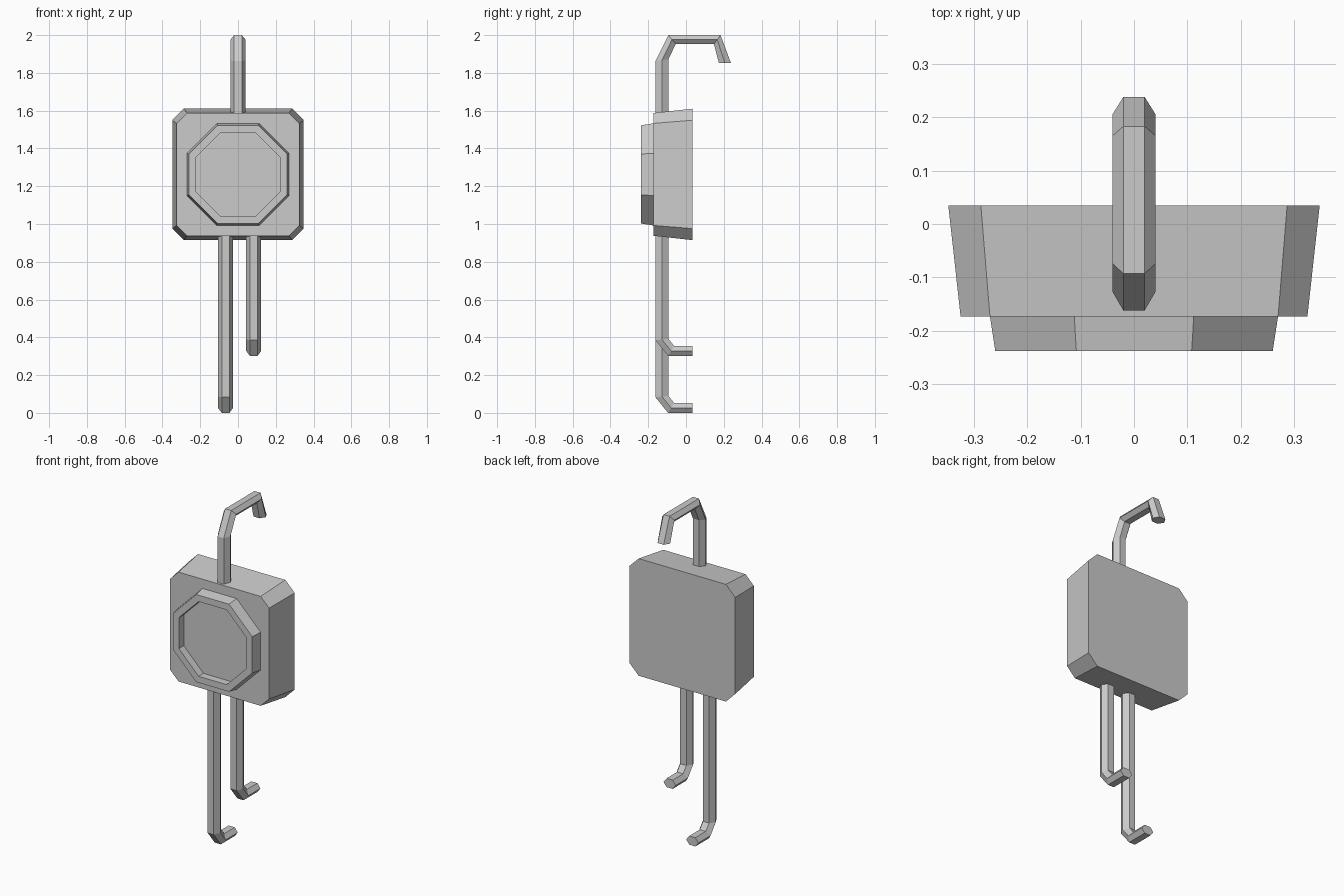
import bpy, bmesh

if "Cube" in bpy.data.objects:
    bpy.data.objects.remove(bpy.data.objects["Cube"])

CZ = 1.2625  # height of the housing centre


def loft(name, rings, cap_start=True):
    """Skin a list of equal-length vertex rings into one flat-shaded object."""
    bm = bmesh.new()
    loops = [[bm.verts.new(p) for p in ring] for ring in rings]
    n = len(loops[0])
    for a, b in zip(loops, loops[1:]):
        for i in range(n):
            j = (i + 1) % n
            bm.faces.new((a[i], a[j], b[j], b[i]))
    if cap_start:
        bm.faces.new(loops[0][::-1])
    bm.faces.new(loops[-1])
    bmesh.ops.recalc_face_normals(bm, faces=bm.faces)
    mesh = bpy.data.meshes.new(name)
    bm.to_mesh(mesh)
    bm.free()
    obj = bpy.data.objects.new(name, mesh)
    bpy.context.collection.objects.link(obj)
    return obj


def octagon(half, flat, y):
    """Square of half-size 'half' with cut corners, flats reaching +-flat."""
    h, f = half, flat
    pts = [(h, -f), (h, f), (f, h), (-f, h), (-h, f), (-h, -f), (-f, -h), (f, -h)]
    return [(x, y, CZ + z) for x, z in pts]


def hex_ring(x, outer, inner):
    """Six-sided section spanning an outer and an inner (y, z) point."""
    mid = ((outer[0] + inner[0]) / 2, (outer[1] + inner[1]) / 2)
    return [(x + dx, p[0], p[1]) for dx, p in
            ((-.02, outer), (.02, outer), (.04, mid), (.02, inner), (-.02, inner), (-.04, mid))]


def rod(name, x, stations, dz=0.0):
    return loft(name, [hex_ring(x, o, i) for o, i in stations])


# Tapered housing with cut corners
loft("housing", [octagon(.348, .287, .035), octagon(.325, .27, -.173)])

# Raised octagonal rim with recessed face
loft("dial_rim", [octagon(.27, .112, -.173), octagon(.26, .108, -.238),
                  octagon(.222, .092, -.238), octagon(.222, .092, -.192)])

# Top hook, bent backwards
rod("top_hook", 0, [
    ((-.162, 1.56), (-.093, 1.56)),
    ((-.162, 1.862), (-.093, 1.872)),
    ((-.093, 2.0), (-.055, 1.952)),
    ((.183, 2.0), (.148, 1.952)),
    ((.238, 1.852), (.174, 1.852)),
])

# Two hanging rods of different length with feet bent backwards
for name, x, z in (("long_rod", -.066, 0), ("short_rod", .083, .302)):
    rod(name, x, [
        ((-.162, .96), (-.093, .96)),
        ((-.162, z + .083), (-.093, z + .09)),
        ((-.095, z), (-.063, z + .052)),
        ((.035, z), (.035, z + .052)),
    ])
